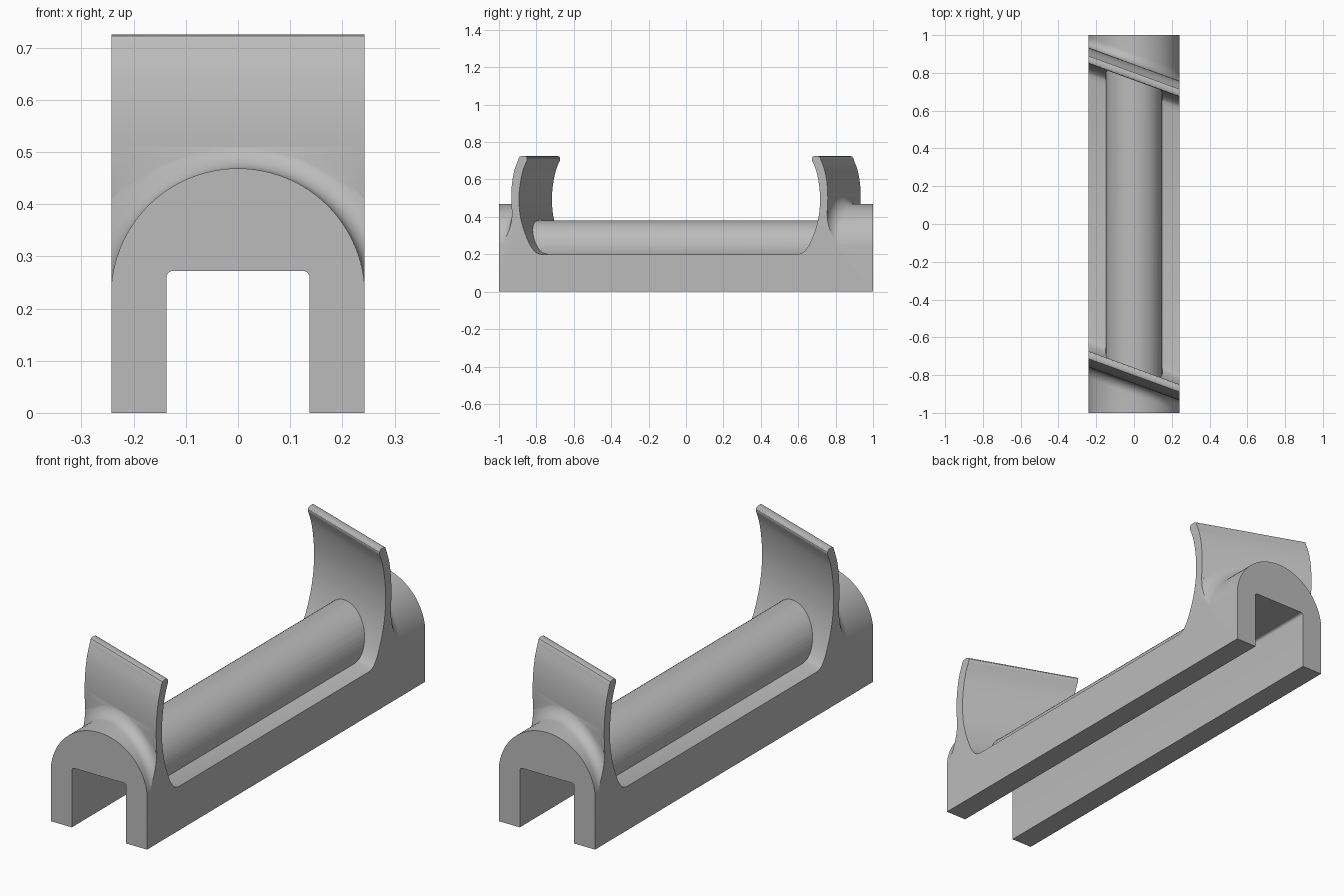
import bpy, bmesh, math

if "Cube" in bpy.data.objects:
    bpy.data.objects.remove(bpy.data.objects["Cube"])

HALF_W, SHEAR = 0.242, math.tan(math.radians(20))
ARCH_R, ARCH_Z, FILLET = 0.2435, 0.225, 0.06

grey = bpy.data.materials.new("light_grey")
grey.diffuse_color = (0.5, 0.5, 0.5, 1)
grey.use_nodes = True
grey.node_tree.nodes["Principled BSDF"].inputs["Base Color"].default_value = grey.diffuse_color


def make(name, verts, faces):
    me = bpy.data.meshes.new(name)
    me.from_pydata(verts, [], faces)
    bm = bmesh.new()
    bm.from_mesh(me)
    bmesh.ops.recalc_face_normals(bm, faces=bm.faces)
    bm.to_mesh(me)
    bm.free()
    me.materials.append(grey)
    ob = bpy.data.objects.new(name, me)
    bpy.context.collection.objects.link(ob)
    return ob


def prism(name, pts, place, a, b):
    """Extrude a closed 2D outline between two positions."""
    n = len(pts)
    verts = [place(p, t) for t in (a, b) for p in pts]
    faces = [list(range(n)), list(range(n, 2 * n))]
    faces += [(i, (i + 1) % n, (i + 1) % n + n, i + n) for i in range(n)]
    return make(name, verts, faces)


def smooth_curve(pts, steps=8):
    """Catmull-Rom through the points."""
    p = [pts[0]] + pts + [pts[-1]]
    out = []
    for i in range(1, len(p) - 2):
        for k in range(steps):
            t = k / steps
            out.append(tuple(0.5 * (2 * b + (c - a) * t + (2 * a - 5 * b + 4 * c - d) * t * t
                                    + (3 * b - a - 3 * c + d) * t ** 3)
                             for a, b, c, d in zip(p[i - 1], p[i], p[i + 1], p[i + 2])))
    return out + [pts[-1]]


def boolean(target, tool, op):
    m = target.modifiers.new(tool.name, 'BOOLEAN')
    m.object, m.operation, m.solver = tool, op, 'EXACT'
    bpy.context.view_layer.objects.active = target
    bpy.ops.object.modifier_apply(modifier=m.name)
    bpy.data.objects.remove(tool)


# Base with two curved end walls, one slanted side profile
inner = smooth_curve([(0.685, 0.2), (0.715, 0.21), (0.74, 0.24), (0.762, 0.285), (0.785, 0.35),
                      (0.800, 0.42), (0.805, 0.5), (0.798, 0.58), (0.783, 0.65), (0.761, 0.705)])
tip = [(0.761, 0.715), (0.766, 0.722), (0.773, 0.725), (0.793, 0.725), (0.801, 0.722), (0.806, 0.715)]
outer = smooth_curve([(0.809, 0.705), (0.829, 0.65), (0.842, 0.58), (0.846, 0.5),
                      (0.842, 0.42), (0.832, 0.32), (0.825, 0.2)])
half = inner + tip + outer + [(1.3, 0.2), (1.3, -0.1)]
outline = half + [(-y, z) for y, z in reversed(half)]
body = prism("rail_body", outline, lambda p, x: (x, p[0] - SHEAR * x, p[1]), -0.35, 0.35)

# Arched end blocks, flaring up into the walls
N, F = 48, 10
cols = [(0.822, FILLET)]
for k in range(F + 1):
    d = FILLET * (1 - math.cos(math.pi / 2 * k / F))
    cols.append((0.843 + d, FILLET - math.sqrt(max(0, FILLET ** 2 - (FILLET - d) ** 2))))
cols.append((None, 0))
for name, s in (("rear_arch", 1), ("front_arch", -1)):
    verts, faces = [], []
    for y, f in cols:
        for low in (False, True):
            for i in range(N + 1):
                x = ARCH_R * math.sin(math.pi * (i / N - 0.5))
                z = ARCH_Z + math.sqrt(max(0, (ARCH_R + f) ** 2 - x * x))
                yy = 1.1 if y is None else y - SHEAR * x
                verts.append((s * x, s * yy, -0.1 if low else z))
    row = 2 * (N + 1)
    ring = list(range(N + 1)) + list(range(row - 1, N, -1))
    C = len(cols)
    for c in range(C - 1):
        for a, b in zip(ring, ring[1:] + ring[:1]):
            faces.append((c * row + a, c * row + b, (c + 1) * row + b, (c + 1) * row + a))
    for c in (0, C - 1):
        for i in range(N):
            o = c * row + i
            faces.append((o, o + 1, o + N + 2, o + N + 1))
    boolean(body, make(name, verts, faces), 'UNION')

# Round tube along the middle
circle = [(0.15 * math.cos(2 * math.pi * i / 64), 0.23 + 0.15 * math.sin(2 * math.pi * i / 64))
          for i in range(64)]
along_y = lambda p, y: (p[0], y, p[1])
boolean(body, prism("tube", circle, along_y, -0.83, 0.83), 'UNION')

# Trim to the outer block
box = [(-HALF_W, 0), (HALF_W, 0), (HALF_W, 1), (-HALF_W, 1)]
boolean(body, prism("trim_block", box, along_y, -1, 1), 'INTERSECT')

# Open channel underneath with rounded upper corners
W, T, R = 0.137, 0.272, 0.012
corner = [(W - R + R * math.cos(a), T - R + R * math.sin(a))
          for a in (math.pi / 2 * i / 6 for i in range(7))]
slot = [(W, -0.2)] + corner + [(-x, z) for x, z in reversed(corner)] + [(-W, -0.2)]
boolean(body, prism("channel_cutter", slot, along_y, -1.2, 1.2), 'DIFFERENCE')

body.select_set(True)
bpy.context.view_layer.objects.active = body
bpy.ops.object.shade_smooth_by_angle(angle=math.radians(30))
